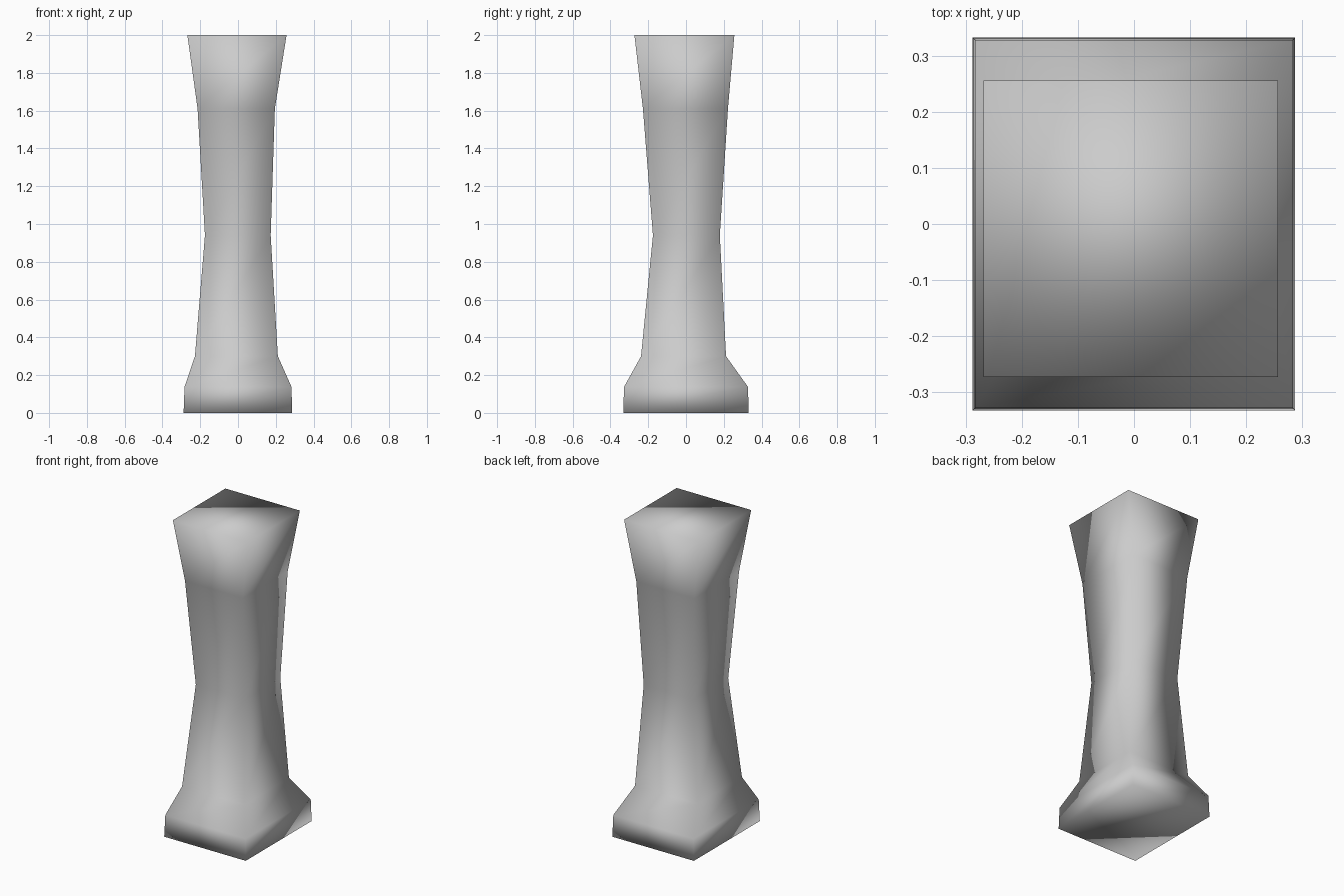
import bpy
import bmesh

cube = bpy.data.objects.get("Cube")
if cube:
    bpy.data.objects.remove(cube, do_unlink=True)

# Plain stone grey
stone = bpy.data.materials.new("stone_grey")
stone.use_nodes = True
grey = (0.6, 0.6, 0.6, 1.0)
stone.diffuse_color = grey
stone.node_tree.nodes["Principled BSDF"].inputs["Base Color"].default_value = grey

# Rectangular cross-sections: height, x range, y range
sections = [
    (0.0, -0.288, 0.287, -0.332, 0.332),    # plinth foot
    (0.138, -0.283, 0.283, -0.328, 0.328),  # plinth top
    (0.30, -0.228, 0.211, -0.238, 0.212),   # shaft base
    (0.94, -0.175, 0.173, -0.175, 0.179),   # waist
    (1.61, -0.214, 0.195, -0.228, 0.222),   # neck
    (2.0, -0.268, 0.257, -0.273, 0.256),    # flared head
]

# Loft the sections into one closed column
bm = bmesh.new()
rings = [
    [bm.verts.new((x, y, z)) for x, y in ((x0, y0), (x1, y0), (x1, y1), (x0, y1))]
    for z, x0, x1, y0, y1 in sections
]
for low, high in zip(rings, rings[1:]):
    for i in range(4):
        j = (i + 1) % 4
        bm.faces.new((low[i], low[j], high[j], high[i]))
bm.faces.new(rings[0][::-1])
bm.faces.new(rings[-1])
bmesh.ops.recalc_face_normals(bm, faces=bm.faces)

# Soft shading runs across every edge, caps included
for face in bm.faces:
    face.smooth = True

mesh = bpy.data.meshes.new("column")
bm.to_mesh(mesh)
bm.free()
mesh.materials.append(stone)
column = bpy.data.objects.new("column", mesh)
bpy.context.collection.objects.link(column)
